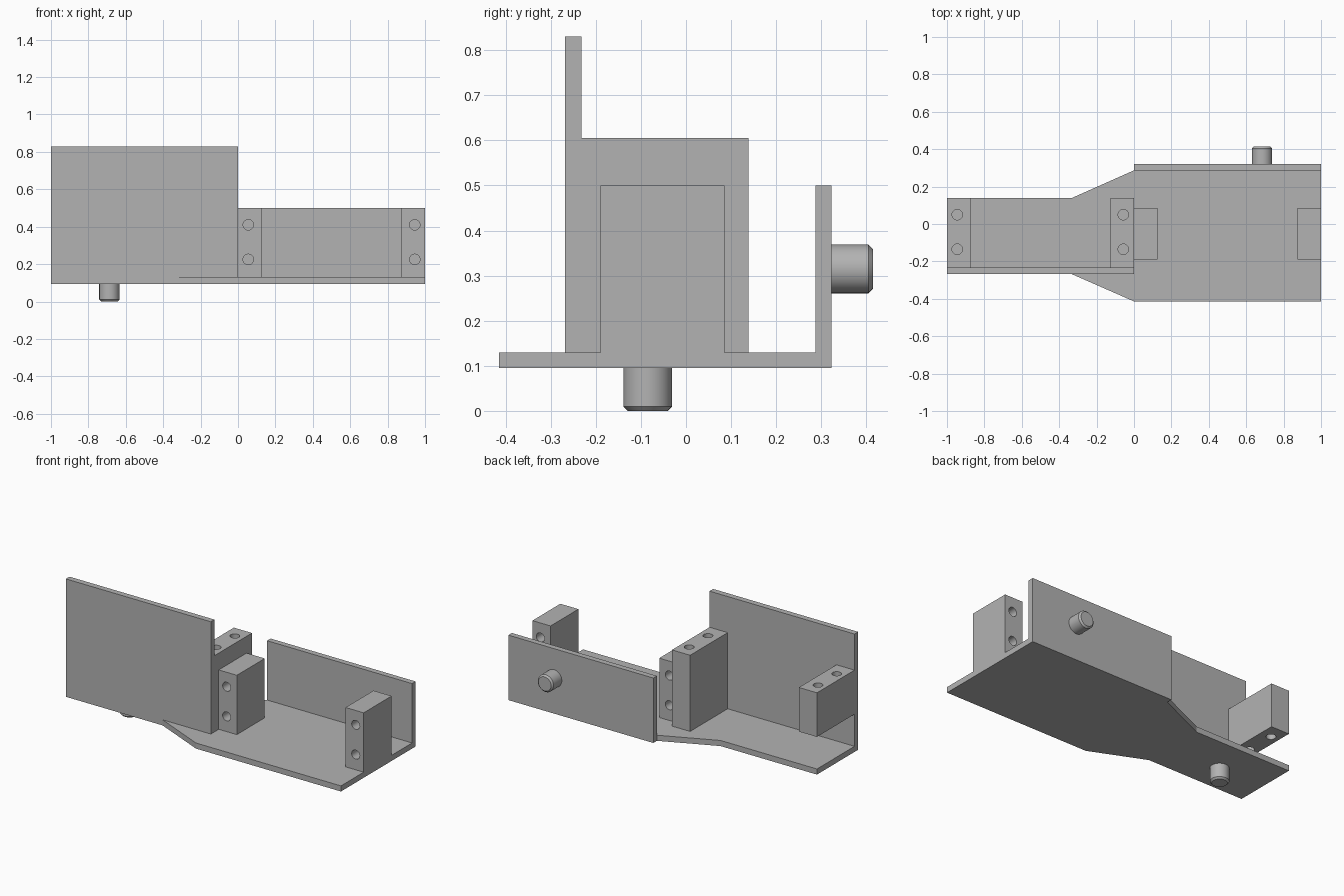
import bpy, bmesh
from math import radians
from mathutils import Matrix, Vector

cube = bpy.data.objects.get("Cube")
if cube:
    bpy.data.objects.remove(cube, do_unlink=True)

grey = bpy.data.materials.new("plain grey")
grey.use_nodes = True
COLOUR = (0.45, 0.45, 0.45, 1)
grey.diffuse_color = COLOUR
grey.node_tree.nodes["Principled BSDF"].inputs["Base Color"].default_value = COLOUR

PLATE_BOTTOM, PLATE_TOP = 0.095, 0.13


def finish(name, bm):
    bmesh.ops.recalc_face_normals(bm, faces=bm.faces)
    mesh = bpy.data.meshes.new(name)
    bm.to_mesh(mesh)
    bm.free()
    mesh.materials.append(grey)
    obj = bpy.data.objects.new(name, mesh)
    bpy.context.collection.objects.link(obj)
    return obj


def activate(obj):
    bpy.ops.object.select_all(action="DESELECT")
    obj.select_set(True)
    bpy.context.view_layer.objects.active = obj


def box(name, low, high):
    low, high = Vector(low), Vector(high)
    bm = bmesh.new()
    bmesh.ops.create_cube(bm, size=1)
    for v in bm.verts:
        v.co = Vector(c * s for c, s in zip(v.co, high - low)) + (low + high) / 2
    return finish(name, bm)


def cylinder(name, centre, radius, depth, axis, chamfer=0):
    """Cylinder along an axis; the end in the axis direction may be chamfered."""
    bm = bmesh.new()
    bmesh.ops.create_cone(bm, cap_ends=True, segments=40,
                          radius1=radius, radius2=radius, depth=depth)
    if chamfer:
        rim = [e for e in bm.edges if all(v.co.z > 0 for v in e.verts)]
        bmesh.ops.bevel(bm, geom=rim, offset=chamfer, segments=1, affect="EDGES")
    turn = Vector((0, 0, 1)).rotation_difference(Vector(axis)).to_matrix().to_4x4()
    bm.transform(Matrix.Translation(centre) @ turn)
    obj = finish(name, bm)
    activate(obj)
    bpy.ops.object.shade_smooth_by_angle(angle=radians(30))
    return obj


def drilled_block(name, low, high, holes, axis):
    """Block with round holes running right through along an axis."""
    block = box(name, low, high)
    for centre in holes:
        cutter = cylinder("hole_cutter", centre, 0.028, 2, axis)
        cutter.hide_render = True
        mod = block.modifiers.new("hole", "BOOLEAN")
        mod.operation, mod.solver, mod.object = "DIFFERENCE", "EXACT", cutter
        activate(block)
        bpy.ops.object.modifier_apply(modifier=mod.name)
        bpy.data.objects.remove(cutter, do_unlink=True)
    activate(block)
    bpy.ops.object.shade_smooth_by_angle(angle=radians(30))


# Base plate, flaring from the narrow half to the wide half
outline = [(-1, -0.267), (-0.335, -0.267), (0, -0.414), (1, -0.414),
           (1, 0.287), (0, 0.287), (-0.335, 0.138), (-1, 0.138)]
bm = bmesh.new()
face = bm.faces.new([bm.verts.new((x, y, PLATE_BOTTOM)) for x, y in outline])
top = bmesh.ops.extrude_face_region(bm, geom=[face])["geom"]
bmesh.ops.translate(bm, vec=(0, 0, PLATE_TOP - PLATE_BOTTOM),
                    verts=[g for g in top if isinstance(g, bmesh.types.BMVert)])
finish("base_plate", bm)

# Upright walls
box("front_wall", (-1, -0.268, PLATE_BOTTOM), (0, -0.232, 0.83))
box("back_wall", (0, 0.287, PLATE_BOTTOM), (1, 0.322, 0.5))

# Blocks on the narrow half, drilled vertically
for name, x, bottom in (("right_end_block", -0.9375, 0.33),
                        ("right_middle_block", -0.0625, PLATE_TOP)):
    hole_x = -0.945 if x < -0.5 else -0.057
    drilled_block(name, (x - 0.0625, -0.232, bottom), (x + 0.0625, 0.138, 0.605),
                  [(hole_x, y, 0.4) for y in (-0.135, 0.05)], (0, 0, 1))

# Blocks on the wide half, drilled front to back
for name, x in (("left_middle_block", 0.0625), ("left_end_block", 0.9375)):
    hole_x = 0.945 if x > 0.5 else 0.055
    drilled_block(name, (x - 0.0625, -0.19, PLATE_TOP), (x + 0.0625, 0.085, 0.5),
                  [(hole_x, 0, z) for z in (0.225, 0.41)], (0, 1, 0))

# Chamfered pegs
cylinder("bottom_peg", (-0.688, -0.085, 0.0475), 0.054, 0.095, (0, 0, -1), 0.01)
cylinder("back_peg", (0.685, 0.368, 0.315), 0.054, 0.092, (0, 1, 0), 0.01)
